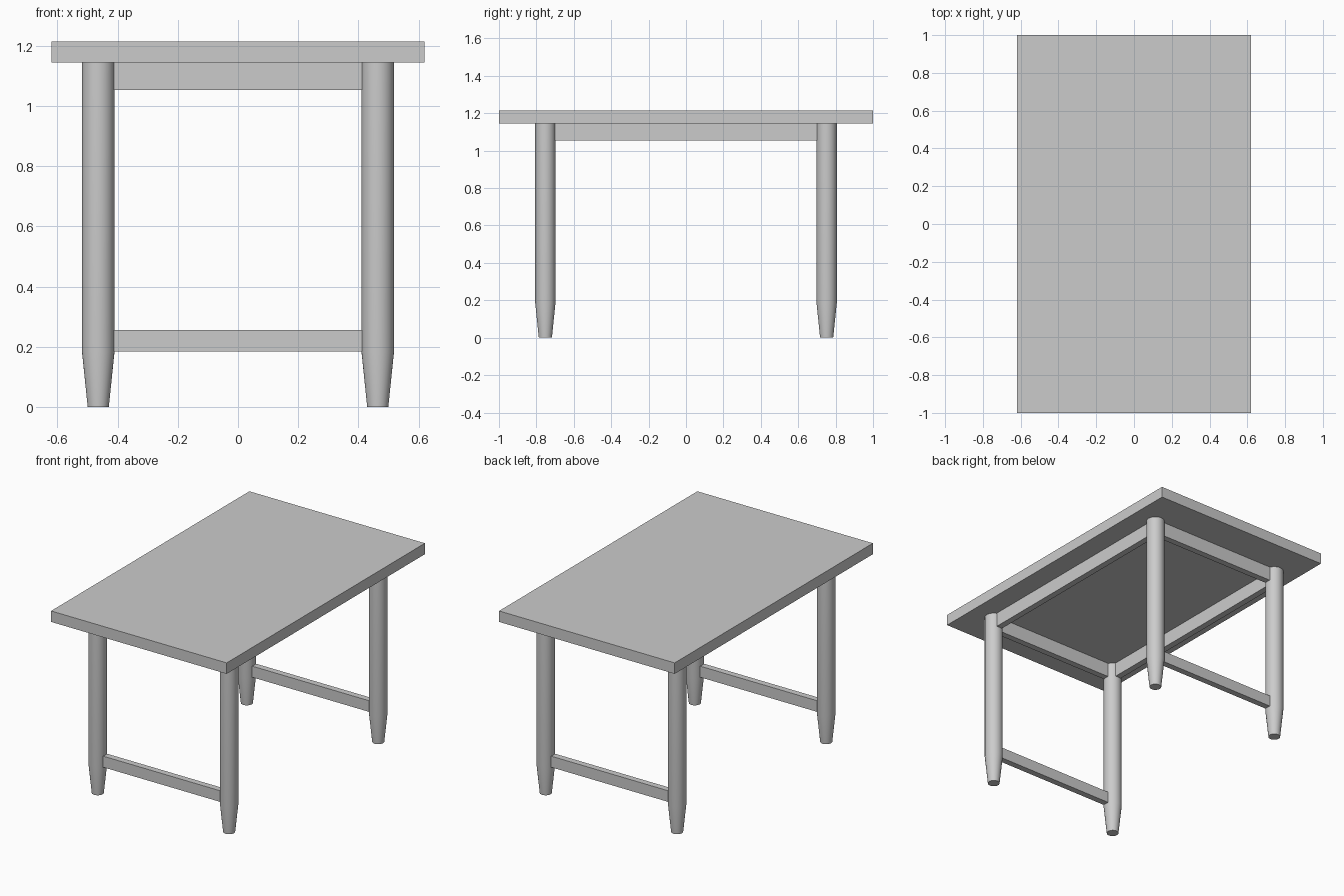
import bpy, bmesh, math

if "Cube" in bpy.data.objects:
    bpy.data.objects.remove(bpy.data.objects["Cube"])

LEG_X, LEG_Y, LEG_R = 0.464, 0.752, 0.054
FOOT_R, TAPER_Z = 0.035, 0.184
TOP_Z0, TOP_Z1 = 1.144, 1.214
BAR = 0.04


def add_object(name, bm):
    mesh = bpy.data.meshes.new(name)
    bmesh.ops.recalc_face_normals(bm, faces=bm.faces)
    bm.to_mesh(mesh)
    bm.free()
    obj = bpy.data.objects.new(name, mesh)
    bpy.context.collection.objects.link(obj)
    return obj


def box(name, center, size):
    bm = bmesh.new()
    bmesh.ops.create_cube(bm, size=1)
    bmesh.ops.scale(bm, vec=size, verts=bm.verts)
    bmesh.ops.translate(bm, vec=center, verts=bm.verts)
    return add_object(name, bm)


def turned_leg(name, x, y, sides=32):
    bm = bmesh.new()
    rings = [[bm.verts.new((x + r * math.cos(2 * math.pi * i / sides),
                            y + r * math.sin(2 * math.pi * i / sides), z))
              for i in range(sides)]
             for r, z in ((FOOT_R, 0), (LEG_R, TAPER_Z), (LEG_R, TOP_Z0))]
    for low, high in zip(rings, rings[1:]):
        for i in range(sides):
            j = (i + 1) % sides
            bm.faces.new((low[i], low[j], high[j], high[i]))
    bm.faces.new(rings[0])
    bm.faces.new(rings[-1])
    obj = add_object(name, bm)
    bpy.ops.object.select_all(action='DESELECT')
    obj.select_set(True)
    bpy.context.view_layer.objects.active = obj
    bpy.ops.object.shade_smooth_by_angle(angle=math.radians(30))


# Table top
box("table_top", (0, 0, (TOP_Z0 + TOP_Z1) / 2), (1.24, 2.0, TOP_Z1 - TOP_Z0))

# Legs, end aprons and low stretchers
span_x = 2 * (LEG_X - LEG_R + 0.002)
span_y = 2 * (LEG_Y - LEG_R + 0.002)
for end, sy in (("front", -1), ("back", 1)):
    for side, sx in (("left", -1), ("right", 1)):
        turned_leg(f"{end}_{side}_leg", sx * LEG_X, sy * LEG_Y)
    box(f"{end}_apron", (0, sy * LEG_Y, 1.099), (span_x, BAR, 0.091))
    box(f"{end}_stretcher", (0, sy * LEG_Y, 0.22), (span_x, BAR, 0.071))

# Side aprons
for side, sx in (("left", -1), ("right", 1)):
    box(f"{side}_apron", (sx * LEG_X, 0, 1.099), (BAR, span_y, 0.091))
